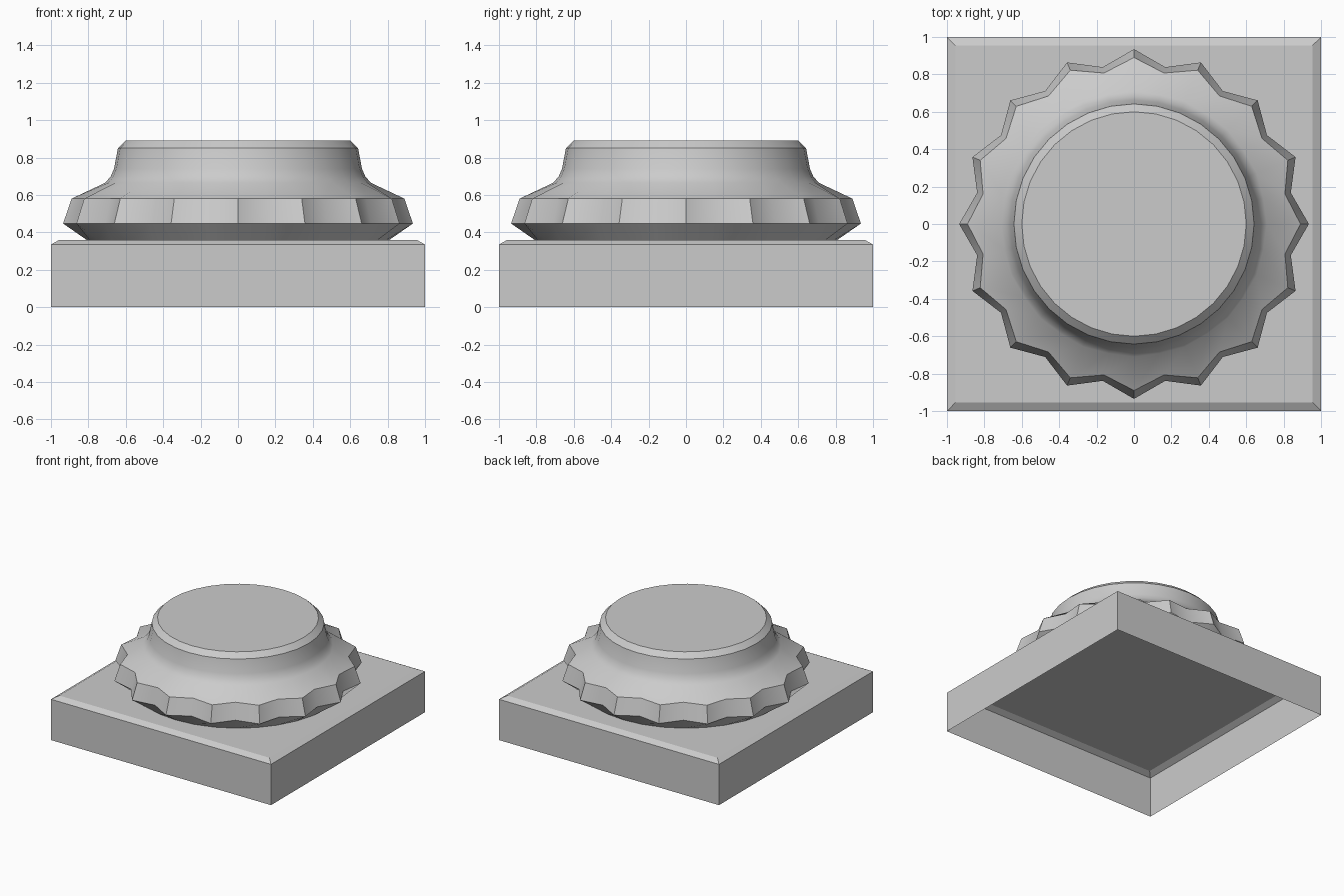
import bpy, bmesh
from math import sin, cos, pi, radians

if "Cube" in bpy.data.objects:
    bpy.data.objects.remove(bpy.data.objects["Cube"])


def loft(name, rings, cap_top=True, smooth=False):
    """Bridge equal-length rings of points, bottom to top."""
    bm = bmesh.new()
    loops = [[bm.verts.new(p) for p in ring] for ring in rings]
    n = len(loops[0])
    for a, b in zip(loops, loops[1:]):
        for i in range(n):
            j = (i + 1) % n
            bm.faces.new((a[i], a[j], b[j], b[i]))
    if cap_top:
        bm.faces.new(loops[-1])
    mesh = bpy.data.meshes.new(name)
    bm.to_mesh(mesh)
    bm.free()
    obj = bpy.data.objects.new(name, mesh)
    bpy.context.collection.objects.link(obj)
    if smooth:
        bpy.ops.object.select_all(action='DESELECT')
        obj.select_set(True)
        bpy.context.view_layer.objects.active = obj
        bpy.ops.object.shade_smooth_by_angle(angle=radians(35))
    return obj


def square(h, z):
    return [(-h, -h, z), (h, -h, z), (h, h, z), (-h, h, z)]


def star(tip, valley, z, n=32):
    """Ring whose radius alternates between tips and valleys."""
    ring = []
    for i in range(n):
        r = valley if i % 2 else tip
        a = 2 * pi * i / n
        ring.append((r * cos(a), r * sin(a), z))
    return ring


# Square plinth, chamfered on top and open underneath
loft("plinth", [square(1, 0), square(1, 0.335), square(0.955, 0.36)])

# Scalloped moulding rising into the round collar: tip radius, valley radius, z
profile = [
    (0.81, 0.81, 0.36),
    (0.935, 0.855, 0.447),
    (0.89, 0.823, 0.58),
    (0.71, 0.705, 0.665),
    (0.68, 0.68, 0.70),
    (0.663, 0.663, 0.74),
    (0.642, 0.642, 0.85),
    (0.60, 0.60, 0.89),
]
loft("fluted_moulding", [star(*p) for p in profile], smooth=True)
